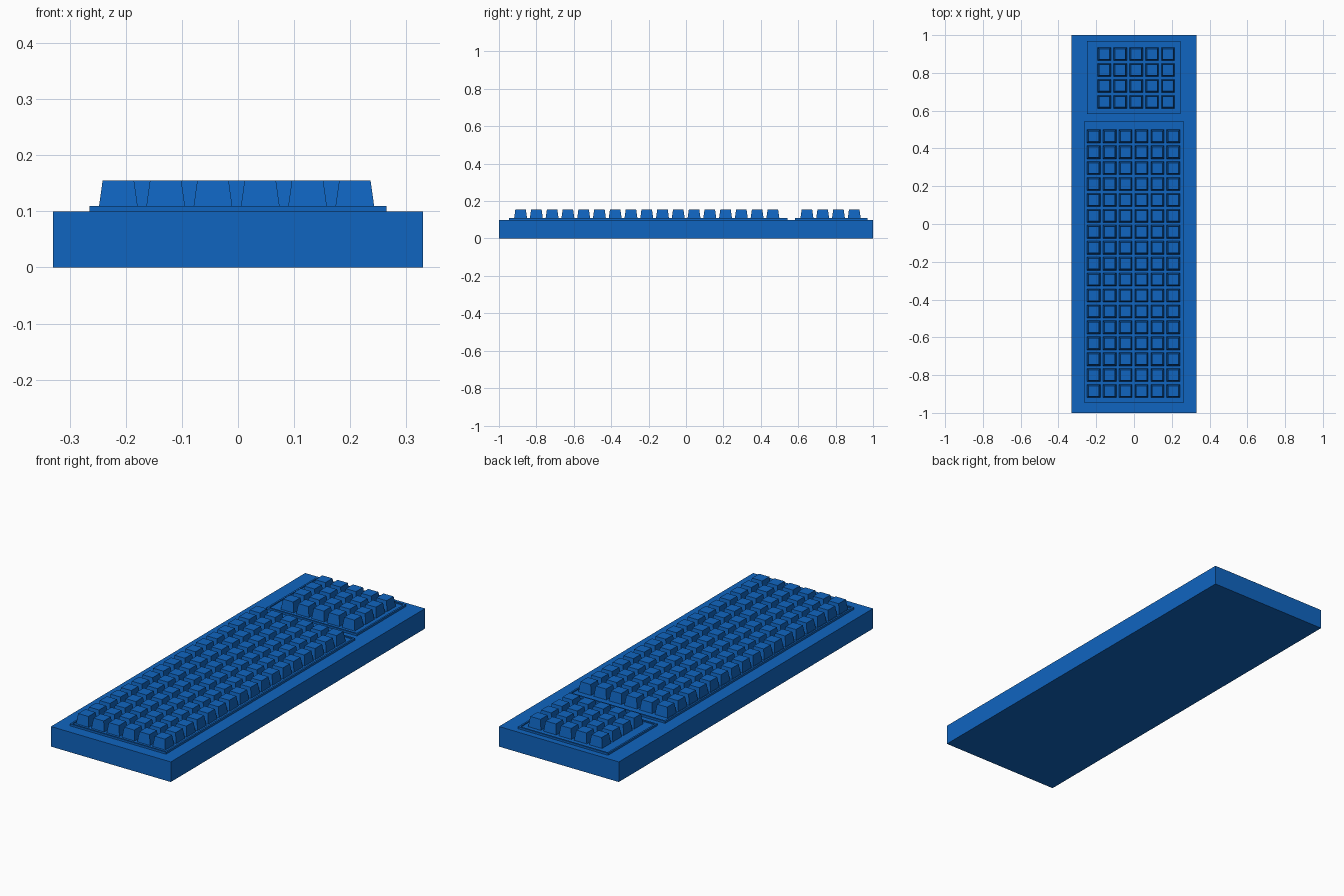
import bpy
import bmesh
from mathutils import Matrix, Vector

if "Cube" in bpy.data.objects:
    bpy.data.objects.remove(bpy.data.objects["Cube"])

PITCH = 0.0843

blue = bpy.data.materials.new("blue_plastic")
blue.diffuse_color = (0.005, 0.13, 0.53, 1)
blue.use_nodes = True
blue.node_tree.nodes["Principled BSDF"].inputs["Base Color"].default_value = blue.diffuse_color


def finish(name, bm):
    bmesh.ops.recalc_face_normals(bm, faces=bm.faces)
    mesh = bpy.data.meshes.new(name)
    bm.to_mesh(mesh)
    bm.free()
    mesh.materials.append(blue)
    obj = bpy.data.objects.new(name, mesh)
    bpy.context.collection.objects.link(obj)
    return obj


def add_box(bm, x0, x1, y0, y1, z0, z1, taper=1.0):
    """Box from its limits; taper scales the top face about its centre."""
    size = Vector((x1 - x0, y1 - y0, z1 - z0))
    centre = Vector((x0 + x1, y0 + y1, z0 + z1)) / 2
    verts = bmesh.ops.create_cube(bm, size=1)["verts"]
    for v in verts:
        k = taper if v.co.z > 0 else 1.0
        v.co = centre + Vector((v.co.x * size.x * k, v.co.y * size.y * k, v.co.z * size.z))


def plate(name, x0, x1, y0, y1):
    """Thin plate with a narrow raised rim around a shallow recess."""
    bm = bmesh.new()
    add_box(bm, x0, x1, y0, y1, 0.10, 0.11)
    bm.normal_update()
    top = max(bm.faces, key=lambda f: f.calc_center_median().z)
    bmesh.ops.inset_individual(bm, faces=[top], thickness=0.012)
    floor = bmesh.ops.extrude_discrete_faces(bm, faces=[top])["faces"]
    bmesh.ops.translate(bm, verts=floor[0].verts, vec=(0, 0, -0.005))
    return finish(name, bm)


def keys(name, cx, cy, columns, rows):
    """Grid of tapered keycaps centred on (cx, cy)."""
    bm = bmesh.new()
    h = 0.035
    for i in range(columns):
        for j in range(rows):
            x = cx + (i - (columns - 1) / 2) * PITCH
            y = cy + (j - (rows - 1) / 2) * PITCH
            add_box(bm, x - h, x + h, y - h, y + h, 0.105, 0.155, 0.8)
    return finish(name, bm)


# Case
case = bmesh.new()
add_box(case, -0.33, 0.33, -1, 1, 0, 0.10)
finish("case", case)

# Main key block
plate("main_plate", -0.265, 0.265, -0.945, 0.543)
keys("main_keys", -0.0025, -0.21, 6, 17)

# Number pad
plate("number_pad_plate", -0.25, 0.247, 0.583, 0.97)
keys("number_pad_keys", 0.0115, 0.773, 5, 4)
